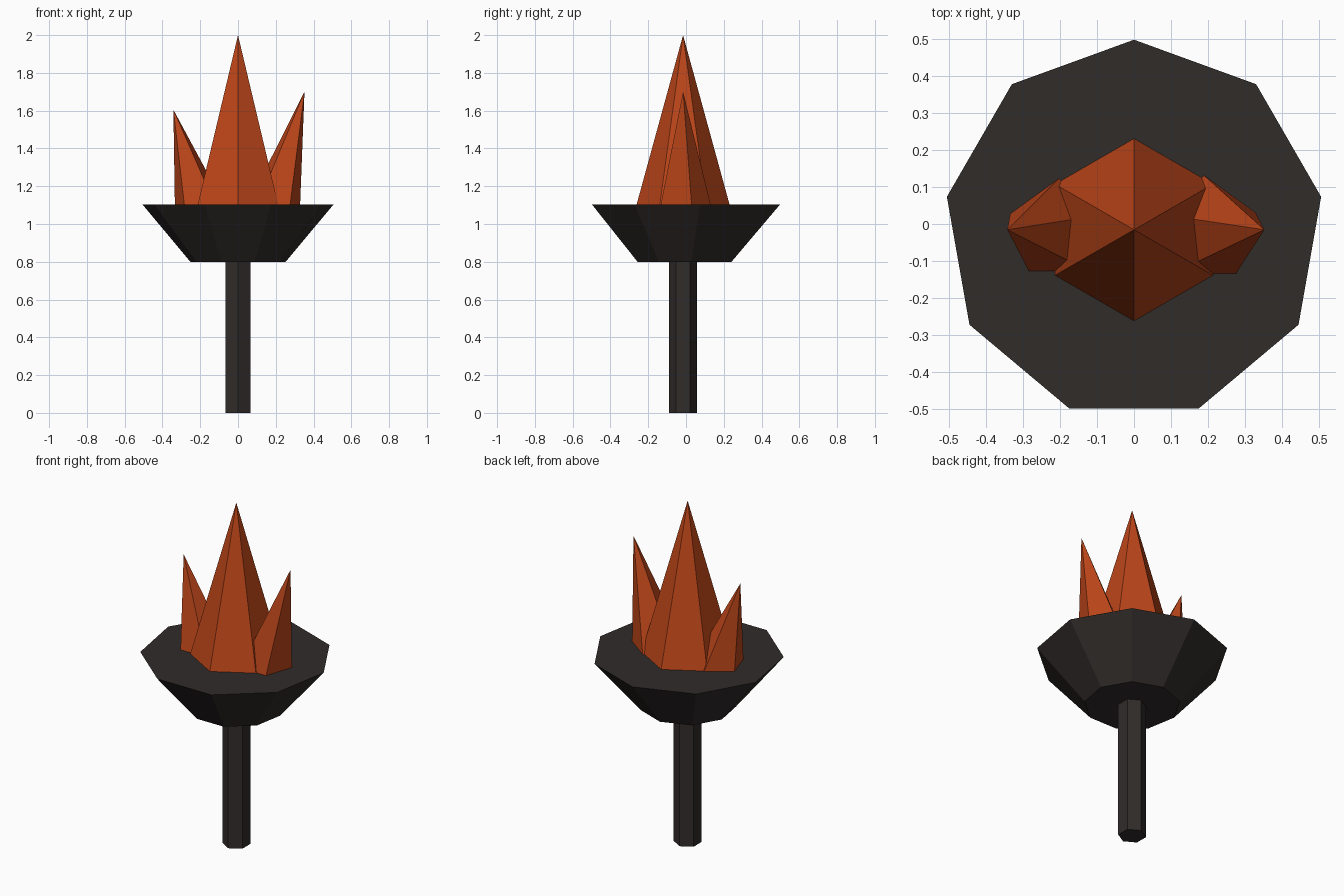
import bpy, bmesh
from math import sin, cos, tau

if "Cube" in bpy.data.objects:
    bpy.data.objects.remove(bpy.data.objects["Cube"])

CY = -0.0155   # shared axis offset in y


def material(name, rgb):
    m = bpy.data.materials.new(name)
    m.diffuse_color = (*rgb, 1)
    m.use_nodes = True
    m.node_tree.nodes["Principled BSDF"].inputs["Base Color"].default_value = m.diffuse_color
    return m


def loft(name, sides, rings, mat, apex=None):
    """Flat-sided solid through rings of (x, z, radius), optionally ending in a point."""
    bm = bmesh.new()
    loops = [[bm.verts.new((x - r * sin(tau * i / sides), CY + r * cos(tau * i / sides), z))
              for i in range(sides)] for x, z, r in rings]
    bm.faces.new(loops[0])
    for a, b in zip(loops, loops[1:]):
        for i in range(sides):
            j = (i + 1) % sides
            bm.faces.new((a[i], a[j], b[j], b[i]))
    top = loops[-1]
    if apex:
        tip = bm.verts.new((apex[0], CY, apex[1]))
        for i in range(sides):
            bm.faces.new((top[i], top[(i + 1) % sides], tip))
    else:
        bm.faces.new(top)
    bmesh.ops.recalc_face_normals(bm, faces=bm.faces)
    mesh = bpy.data.meshes.new(name)
    bm.to_mesh(mesh)
    bm.free()
    mesh.materials.append(mat)
    obj = bpy.data.objects.new(name, mesh)
    bpy.context.collection.objects.link(obj)
    return obj


def flame(name, sides, x, r, apex):
    """Pointed flame given by its outline at the bowl rim, sunk slightly into the bowl."""
    rim, base = 1.103, 1.06
    k = (apex[1] - base) / (apex[1] - rim)
    loft(name, sides, [(apex[0] + (x - apex[0]) * k, base, r * k)], fire, apex)


iron = material("dark_iron", (0.03, 0.025, 0.023))
fire = material("fire_orange", (0.5, 0.06, 0.01))

# Handle and bowl
loft("handle", 6, [(0, 0, 0.075), (0, 0.82, 0.075)], iron)
loft("bowl", 9, [(0, 0.8, 0.2565), (0, 1.103, 0.513)], iron)

# Flames
flame("centre_flame", 6, 0, 0.246, (0, 2.0))
flame("right_flame", 5, 0.19, 0.146, (0.352, 1.7))
flame("left_flame", 5, -0.203, 0.138, (-0.342, 1.605))
